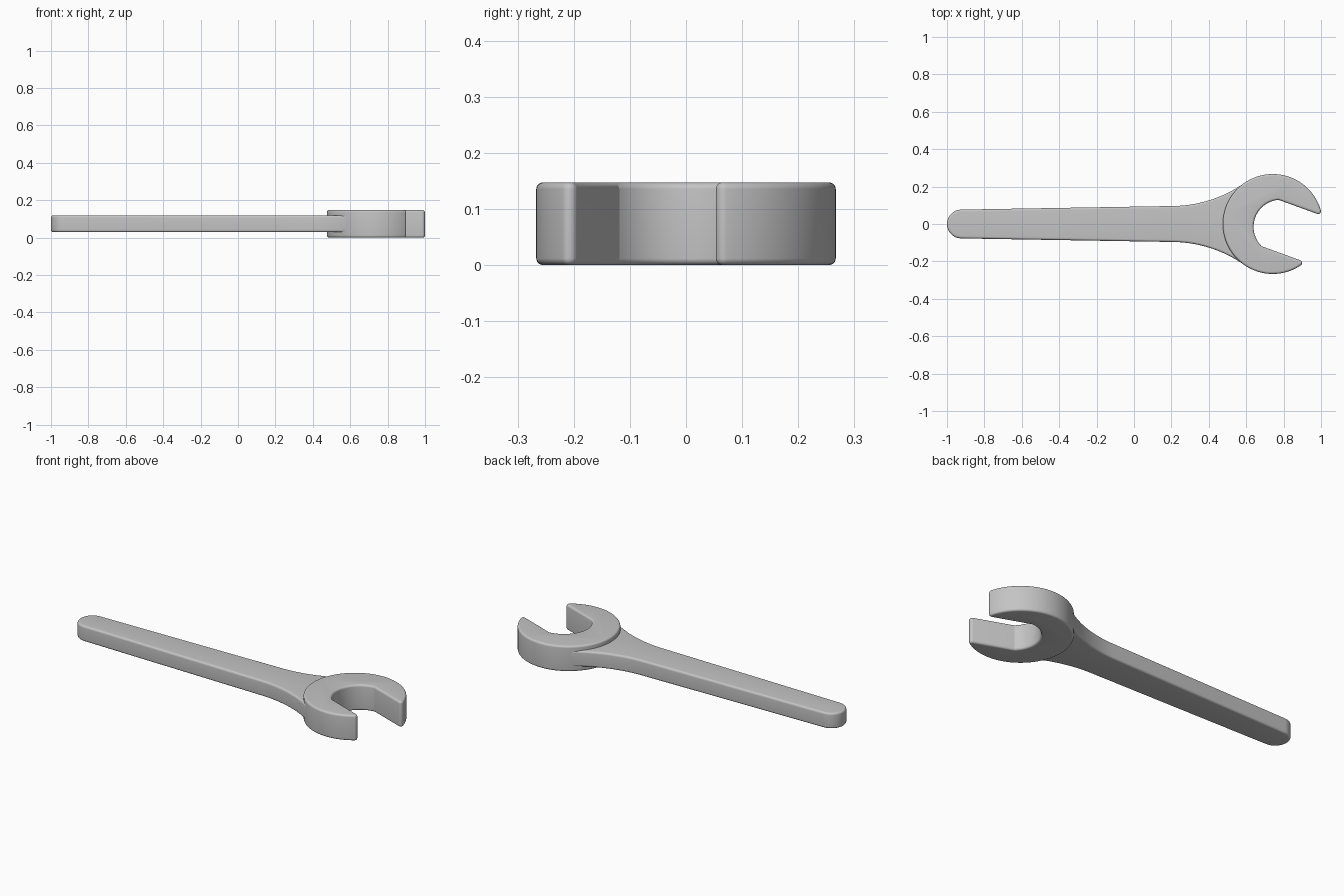
import bpy
import bmesh
import math
from mathutils import Matrix, Vector

cube = bpy.data.objects.get("Cube")
if cube:
    bpy.data.objects.remove(cube, do_unlink=True)

steel = bpy.data.materials.new("grey steel")
steel.use_nodes = True
steel.diffuse_color = (0.55, 0.55, 0.55, 1)
steel.node_tree.nodes["Principled BSDF"].inputs["Base Color"].default_value = (0.55, 0.55, 0.55, 1)


def arc(cx, cy, r, a0, a1, n):
    """Points on an arc from angle a0 to a1 (radians)."""
    steps = [a0 + (a1 - a0) * i / n for i in range(n + 1)]
    return [(cx + r * math.cos(a), cy + r * math.sin(a)) for a in steps]


def mirrored(half):
    """Close a half outline by mirroring it across the x axis."""
    return half + [(x, -y) for x, y in reversed(half) if abs(y) > 1e-6]


def rounded_plate(name, outline, z0, z1, bevel, matrix=Matrix()):
    """Extrude an outline and round its top and bottom rims."""
    bm = bmesh.new()
    base = bm.faces.new([bm.verts.new((x, y, z0)) for x, y in outline])
    top = bmesh.ops.extrude_face_region(bm, geom=[base], use_keep_orig=True)["geom"]
    bmesh.ops.translate(bm, verts=[v for v in top if isinstance(v, bmesh.types.BMVert)],
                        vec=Vector((0, 0, z1 - z0)))
    bmesh.ops.recalc_face_normals(bm, faces=bm.faces[:])
    rims = [e for e in bm.edges if abs(e.verts[0].co.z - e.verts[1].co.z) < 1e-6]
    bmesh.ops.bevel(bm, geom=rims, offset=bevel, segments=6, profile=0.5,
                    affect='EDGES', clamp_overlap=False)
    bm.transform(matrix)
    mesh = bpy.data.meshes.new(name)
    bm.to_mesh(mesh)
    bm.free()
    mesh.materials.append(steel)
    obj = bpy.data.objects.new(name, mesh)
    bpy.context.collection.objects.link(obj)
    bpy.ops.object.select_all(action='DESELECT')
    obj.select_set(True)
    bpy.context.view_layer.objects.active = obj
    bpy.ops.object.shade_smooth_by_angle(angle=math.radians(20))
    return obj


# Open jaw head, drawn with the slot along +x, then turned by 20 degrees
R, SLOT, TIP = 0.267, 0.132, 0.015
tip_y = SLOT + TIP
tip_x = math.sqrt((R - TIP) ** 2 - tip_y ** 2)
tip_a = math.atan2(tip_y, tip_x)
throat_x, throat_r = 0.045, 0.145
throat_a = math.pi - math.asin(SLOT / throat_r)
half = arc(0, 0, R, math.pi, tip_a, 48)                       # outer rim
half += arc(tip_x, tip_y, TIP, tip_a, -math.pi / 2, 14)[1:]   # rounded tip
half += arc(throat_x, 0, throat_r, throat_a, math.pi, 16)     # throat
half = [(x, 0.0 if abs(y) < 1e-6 else y) for x, y in half]
place = Matrix.Translation((0.742, 0, 0)) @ Matrix.Rotation(math.radians(-20), 4, 'Z')
rounded_plate("jaw_head", mirrored(half), 0.0, 0.147, 0.012, place)

# Tapered handle with a round end, flaring into the head
END_R, NECK_X, NECK_Y, FLARE_R = 0.077, 0.20, 0.096, 0.68
flare_a = math.asin((0.595 - NECK_X) / FLARE_R)
half = arc(-1 + END_R, 0, END_R, math.pi, math.pi / 2, 16)
half += arc(NECK_X, NECK_Y + FLARE_R, FLARE_R, -math.pi / 2, -math.pi / 2 + flare_a, 16)
half = [(x, 0.0 if abs(y) < 1e-6 else y) for x, y in half]
rounded_plate("handle", mirrored(half), 0.029, 0.119, 0.012)
